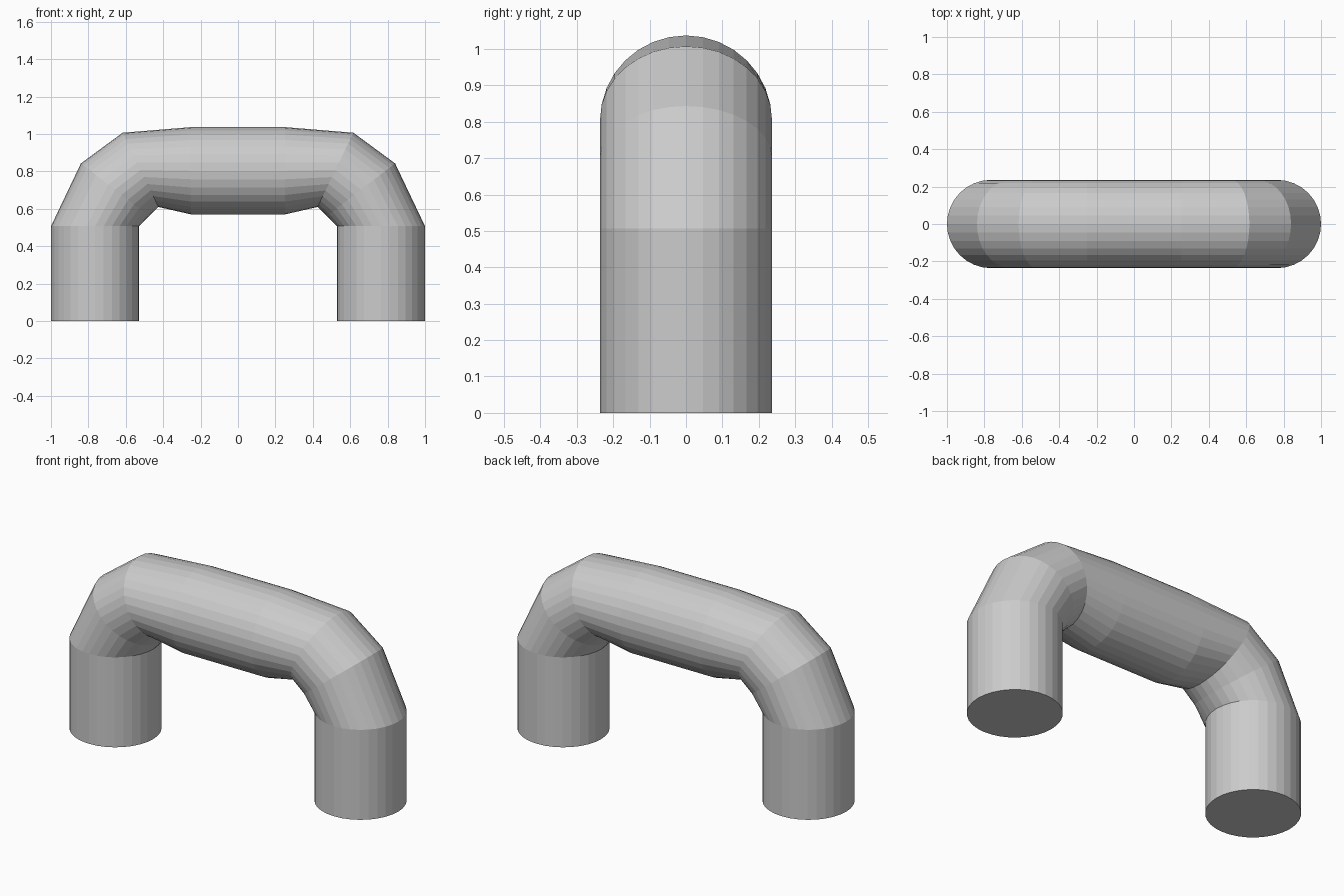
import bpy, bmesh, math
from mathutils import Vector

if "Cube" in bpy.data.objects:
    bpy.data.objects.remove(bpy.data.objects["Cube"])

SIDES, RADIUS = 32, 0.236

# Left half cross-sections as (outer point, inner point) in the x-z plane
half = [((-1.0, 0.0), (-0.528, 0.0)),
        ((-1.0, 0.507), (-0.528, 0.507)),
        ((-0.84, 0.843), (-0.475, 0.562)),
        ((-0.617, 1.007), (-0.425, 0.61)),
        ((-0.25, 1.037), (-0.25, 0.57))]
mirrored = [((-o[0], o[1]), (-i[0], i[1])) for o, i in reversed(half)]


def add_ring(bm, outer, inner):
    o, i = Vector((outer[0], 0, outer[1])), Vector((inner[0], 0, inner[1]))
    centre, arm = (o + i) / 2, (o - i) / 2
    ring = []
    for k in range(SIDES):
        a = 2 * math.pi * k / SIDES
        ring.append(bm.verts.new(centre + arm * math.cos(a)
                                 + Vector((0, RADIUS * math.sin(a), 0))))
    return ring


# Bent tube: rings bridged from one foot to the other
bm = bmesh.new()
rings = [add_ring(bm, o, i) for o, i in half + mirrored]
for a, b in zip(rings, rings[1:]):
    for k in range(SIDES):
        n = (k + 1) % SIDES
        bm.faces.new((a[k], a[n], b[n], b[k]))

# Flat caps under the two feet
bm.faces.new(rings[0])
bm.faces.new(rings[-1])
bmesh.ops.recalc_face_normals(bm, faces=bm.faces)

mesh = bpy.data.meshes.new("arched_tube")
bm.to_mesh(mesh)
bm.free()
bpy.context.collection.objects.link(bpy.data.objects.new("arched_tube", mesh))
